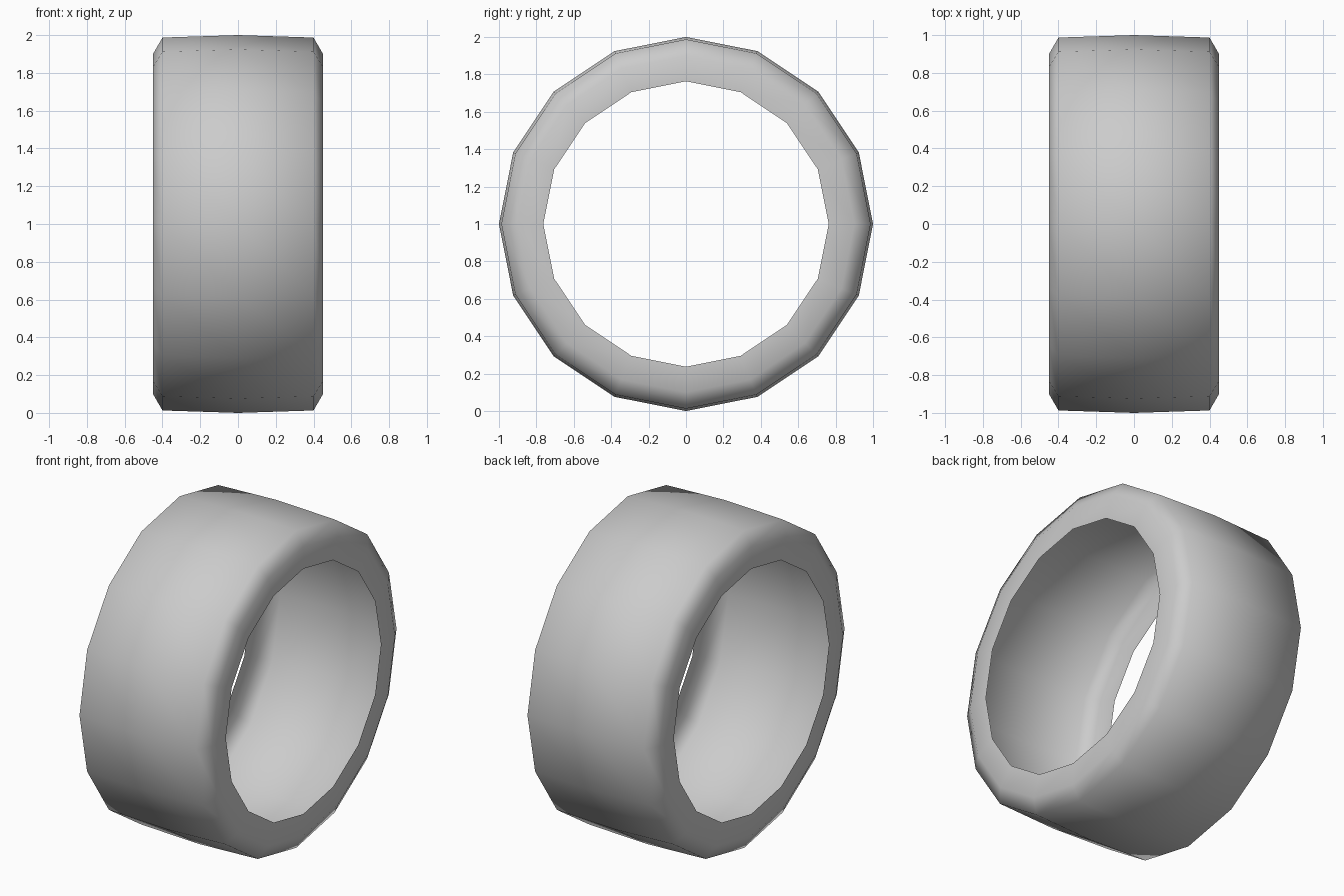
import bpy, math

cube = bpy.data.objects.get("Cube")
if cube:
    bpy.data.objects.remove(cube, do_unlink=True)

SIDES = 16

# Single grey material
grey = bpy.data.materials.new("plain grey")
grey.use_nodes = True
colour = (0.6, 0.6, 0.6, 1)
grey.diffuse_color = colour
grey.node_tree.nodes["Principled BSDF"].inputs["Base Color"].default_value = colour

# Half profile as (x, radius): bead, sidewall edge, shoulder; mirrored around the crown
half = [(0.45, 0.763), (0.45, 0.90), (0.40, 0.987)]
profile = half + [(0, 1.0)] + [(-x, r) for x, r in reversed(half)]
rings = len(profile)

# Revolve the open profile about the x axis into a hollow tyre
verts = []
for i in range(SIDES):
    a = 2 * math.pi * i / SIDES
    verts += [(x, r * math.sin(a), 1 + r * math.cos(a)) for x, r in profile]
faces = []
for i in range(SIDES):
    here, there = i * rings, (i + 1) % SIDES * rings
    for j in range(rings - 1):
        faces.append((here + j, here + j + 1, there + j + 1, there + j))

mesh = bpy.data.meshes.new("tyre")
mesh.from_pydata(verts, [], faces)
mesh.materials.append(grey)
mesh.shade_smooth()
# Face the tread outward
if mesh.polygons[2].normal.dot(mesh.polygons[2].center - mesh.vertices[0].co) < 0:
    mesh.flip_normals()
mesh.update()
tyre = bpy.data.objects.new("tyre", mesh)
bpy.context.collection.objects.link(tyre)
